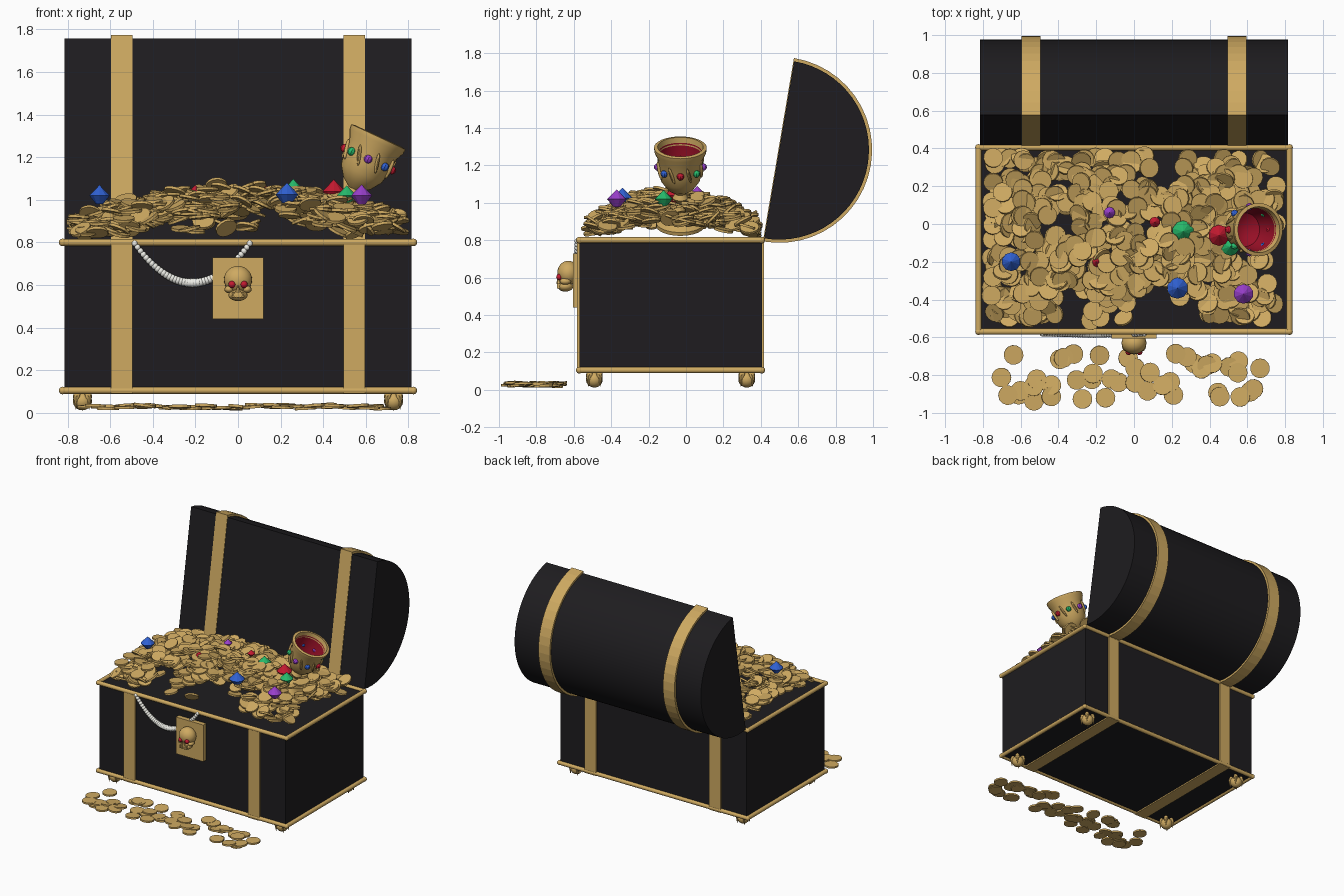
import bpy, bmesh, random
from math import sin, cos, pi, radians
from mathutils import Matrix, Vector, Euler

if "Cube" in bpy.data.objects:
    bpy.data.objects.remove(bpy.data.objects["Cube"])

random.seed(7)


def material(name, rgb):
    m = bpy.data.materials.new(name)
    m.diffuse_color = (*rgb, 1)
    m.use_nodes = True
    m.node_tree.nodes["Principled BSDF"].inputs["Base Color"].default_value = m.diffuse_color
    return m


GOLD = material("gold", (0.62, 0.40, 0.12))
BLACK = material("black_wood", (0.013, 0.012, 0.014))
WHITE = material("pearl", (0.85, 0.85, 0.80))
RED = material("red", (0.55, 0.01, 0.03))
WINE = material("wine_red", (0.32, 0.005, 0.02))
GREEN = material("green", (0.02, 0.50, 0.15))
BLUE = material("blue", (0.03, 0.12, 0.65))
PURPLE = material("purple", (0.32, 0.05, 0.60))


def finish(name, bm, mat, smooth=None):
    bmesh.ops.recalc_face_normals(bm, faces=bm.faces)
    me = bpy.data.meshes.new(name)
    bm.to_mesh(me)
    bm.free()
    ob = bpy.data.objects.new(name, me)
    bpy.context.collection.objects.link(ob)
    me.materials.append(mat)
    if smooth:
        bpy.ops.object.select_all(action='DESELECT')
        ob.select_set(True)
        bpy.context.view_layer.objects.active = ob
        bpy.ops.object.shade_smooth_by_angle(angle=radians(smooth))
    return ob


def place(loc, rot=(0, 0, 0), scale=(1, 1, 1)):
    return Matrix.LocRotScale(Vector(loc), Euler(rot), Vector(scale))


def add_box(bm, lo, hi):
    lo, hi = Vector(lo), Vector(hi)
    bmesh.ops.create_cube(bm, size=1, matrix=place((lo + hi) / 2, scale=hi - lo))


def add_ball(bm, mat, u=16, v=10):
    bmesh.ops.create_uvsphere(bm, u_segments=u, v_segments=v, radius=1, matrix=mat)


def add_cone(bm, mat, r1, r2, depth, n):
    bmesh.ops.create_cone(bm, cap_ends=True, segments=n, radius1=r1, radius2=r2,
                          depth=depth, matrix=mat)


def add_rod(bm, a, b, r, n=12):
    a, b = Vector(a), Vector(b)
    rot = (b - a).to_track_quat('Z', 'Y')
    add_cone(bm, Matrix.LocRotScale((a + b) / 2, rot, None), r, r, (b - a).length, n)


def lathe(name, profile, mat, matrix, steps=32):
    bm = bmesh.new()
    vs = [bm.verts.new((r, 0, z)) for r, z in profile]
    es = [bm.edges.new(p) for p in zip(vs, vs[1:])]
    bmesh.ops.spin(bm, geom=vs + es, cent=(0, 0, 0), axis=(0, 0, 1),
                   angle=2 * pi, steps=steps)
    bmesh.ops.remove_doubles(bm, verts=bm.verts, dist=1e-4)
    bm.transform(matrix)
    return finish(name, bm, mat, 35)


# Chest body and its wrap-around straps
FRONT, BACK, SX = -0.57, 0.405, 0.545
bm = bmesh.new()
add_box(bm, (-0.815, FRONT, 0.1), (0.815, BACK, 0.80))
finish("chest_body", bm, BLACK)
bm = bmesh.new()
for s in (-1, 1):
    add_box(bm, (s * SX - 0.05, FRONT - 0.012, 0.09), (s * SX + 0.05, BACK + 0.012, 0.795))
finish("body_straps", bm, GOLD)

# Round rails along the top and bottom edges
bm = bmesh.new()
for z in (0.105, 0.80):
    for y in (FRONT, BACK):
        add_rod(bm, (-0.825, y, z), (0.825, y, z), 0.016)
    for x in (-0.823, 0.823):
        add_rod(bm, (x, FRONT, z), (x, BACK, z), 0.016)
        for y in (FRONT, BACK):
            add_ball(bm, place((x, y, z), scale=(0.018,) * 3), 12, 8)
finish("edge_rails", bm, GOLD, 40)


# Open half-round lid, tipped back
def half_round(bm, r, x0, x1, n, front=0.0):
    c, t, d = Vector((0, 0.498, 1.283)), Vector((0, 0.167, 0.986)), Vector((0, 0.986, -0.167))
    pts = [c + r * (cos(a) * d + sin(a) * t)
           for a in (-pi / 2 + pi * i / n for i in range(n + 1))]
    if front:
        pts += [c + r * t - front * d, c - r * t - front * d]
    face = bm.faces.new([bm.verts.new((x0, p.y, p.z)) for p in pts])
    new = bmesh.ops.extrude_face_region(bm, geom=[face])["geom"]
    bmesh.ops.translate(bm, vec=(x1 - x0, 0, 0),
                        verts=[v for v in new if isinstance(v, bmesh.types.BMVert)])


bm = bmesh.new()
half_round(bm, 0.480, -0.815, 0.815, 32)
finish("lid", bm, BLACK, 35)
bm = bmesh.new()
for s in (-1, 1):
    half_round(bm, 0.497, s * SX - 0.05, s * SX + 0.05, 24, 0.004)
finish("lid_straps", bm, GOLD)

# Ball-and-claw feet
bm = bmesh.new()
for x in (-0.73, 0.73):
    for y in (-0.49, 0.325):
        add_ball(bm, place((x, y, 0.055), scale=(0.045, 0.045, 0.043)))
        for k in range(4):
            a = k * pi / 2 + pi / 4
            add_ball(bm, place((x + 0.037 * cos(a), y + 0.037 * sin(a), 0.08),
                               scale=(0.018, 0.018, 0.025)), 8, 6)
            add_cone(bm, place((x + 0.044 * cos(a), y + 0.044 * sin(a), 0.047), (0, pi, 0)),
                     0.014, 0.001, 0.06, 8)
finish("claw_feet", bm, GOLD, 40)

# Lock plate with skull
bm = bmesh.new()
add_box(bm, (-0.12, -0.605, 0.44), (0.12, -0.57, 0.73))
finish("lock_plate", bm, GOLD)
bm = bmesh.new()
add_ball(bm, place((0, -0.63, 0.625), scale=(0.066, 0.058, 0.065)), 24, 14)
add_ball(bm, place((0, -0.645, 0.553), scale=(0.045, 0.042, 0.028)))
for s in (-1, 1):
    add_ball(bm, place((s * 0.042, -0.645, 0.58), scale=(0.022, 0.03, 0.018)), 12, 8)
add_cone(bm, place((0, -0.683, 0.583), (0.2, 0, 0)), 0.013, 0.003, 0.03, 6)
for row in (0.548, 0.562):
    for i in range(5):
        x = (i - 2) * 0.012
        add_box(bm, (x - 0.005, -0.689, row - 0.006), (x + 0.005, -0.66, row + 0.006))
finish("lock_skull", bm, GOLD, 40)
bm = bmesh.new()
for s in (-1, 1):
    add_ball(bm, place((s * 0.028, -0.677, 0.603), scale=(0.017,) * 3), 12, 8)
finish("skull_eyes", bm, RED, 40)

# Pearl string sagging over the front edge
bm = bmesh.new()
for i in range(41):
    u = i / 40 * 2 - 1
    r = 0.021 - 0.007 * abs(u)
    add_ball(bm, place((-0.215 + 0.27 * u, -0.582, 0.61 + 0.185 * abs(u) ** 2),
                       scale=(r,) * 3), 10, 8)
finish("pearl_string", bm, WHITE, 40)


# Coins: heap in the chest and a scatter on the ground
def add_coin(bm, loc, tilt):
    rot = (random.gauss(0, tilt), random.gauss(0, tilt), random.uniform(0, pi))
    add_cone(bm, place(loc, rot), 0.052, 0.052, 0.013, 14)


HOLES = [(0.10, -0.47, 0.12), (0.30, -0.49, 0.07), (-0.33, -0.43, 0.08),
         (0.17, 0.22, 0.05), (0.17, 0.31, 0.05), (-0.36, 0.02, 0.05)]
bm = bmesh.new()
count = 0
while count < 520:
    x, y = random.uniform(-0.755, 0.755), random.uniform(-0.51, 0.36)
    if any((x - a) ** 2 + (y - b) ** 2 < (r + 0.02) ** 2 for a, b, r in HOLES):
        continue
    top = 0.875 + 0.195 * (1 - (x / 0.9) ** 2) * (1 - ((y + 0.08) / 0.5) ** 2)
    add_coin(bm, (x, y, max(0.825, top - random.uniform(0, 0.07))), 0.28)
    count += 1
finish("coin_heap", bm, GOLD)
bm = bmesh.new()
for i in range(44):
    x = -0.72 + 1.41 * i / 43 + random.uniform(-0.03, 0.03)
    add_coin(bm, (x, random.uniform(-0.945, -0.68), random.uniform(0.02, 0.036)), 0.06)
finish("ground_coins", bm, GOLD)


# Cut gems lying on the heap
def add_gem(bm, loc, r, n=10):
    x, y, z = loc
    add_cone(bm, place((x, y, z + r * 0.5)), r, 0, r, n)
    add_cone(bm, place((x, y, z - r * 0.4)), 0.35 * r, r, 0.8 * r, n)


GEMS = {"blue": (BLUE, [(-0.65, -0.20, 1.02, 0.05), (0.23, -0.34, 1.025, 0.056)]),
        "purple": (PURPLE, [(0.58, -0.37, 1.02, 0.052), (-0.13, 0.06, 1.06, 0.03)]),
        "green": (GREEN, [(0.26, -0.04, 1.04, 0.058), (0.51, -0.12, 1.02, 0.048)]),
        "red": (RED, [(0.45, -0.06, 1.04, 0.056), (-0.20, -0.20, 1.04, 0.03),
                      (0.11, 0.01, 1.06, 0.028)])}
for name, (mat, spots) in GEMS.items():
    bm = bmesh.new()
    for x, y, z, r in spots:
        add_gem(bm, (x, y, z), r)
    finish(name + "_gems", bm, mat)

# Goblet leaning to the right, foot buried in the coins
tip = place((0.465, -0.03, 0.878), (0, radians(25), 0))
lathe("goblet", [(0, 0), (0.13, 0), (0.13, 0.02), (0.06, 0.045), (0.027, 0.09),
                 (0.025, 0.14), (0.042, 0.165), (0.028, 0.19), (0.07, 0.22),
                 (0.105, 0.27), (0.118, 0.33), (0.122, 0.40), (0.139, 0.437),
                 (0.141, 0.46), (0.122, 0.464), (0.113, 0.42)], GOLD, tip)
lathe("goblet_lining", [(0.115, 0.435), (0.108, 0.34), (0.09, 0.28), (0.05, 0.25),
                        (0, 0.242)], WINE, tip)
bm = bmesh.new()
for k in range(8):
    m = Matrix.Rotation((k + 0.5) * pi / 4, 4, 'Z')
    add_ball(bm, tip @ m @ place((0.121, 0, 0.345), (0.3, 0.12, 0), (0.011, 0.009, 0.05)), 10, 8)
finish("goblet_ridges", bm, GOLD, 40)
for j, (name, mat) in enumerate((("red", RED), ("green", GREEN), ("purple", PURPLE), ("blue", BLUE))):
    bm = bmesh.new()
    for k in (j, j + 4):
        m = Matrix.Rotation(k * pi / 4, 4, 'Z')
        add_ball(bm, tip @ m @ place((0.122, 0, 0.345), scale=(0.02,) * 3), 8, 6)
    finish("goblet_" + name + "_jewels", bm, mat)
